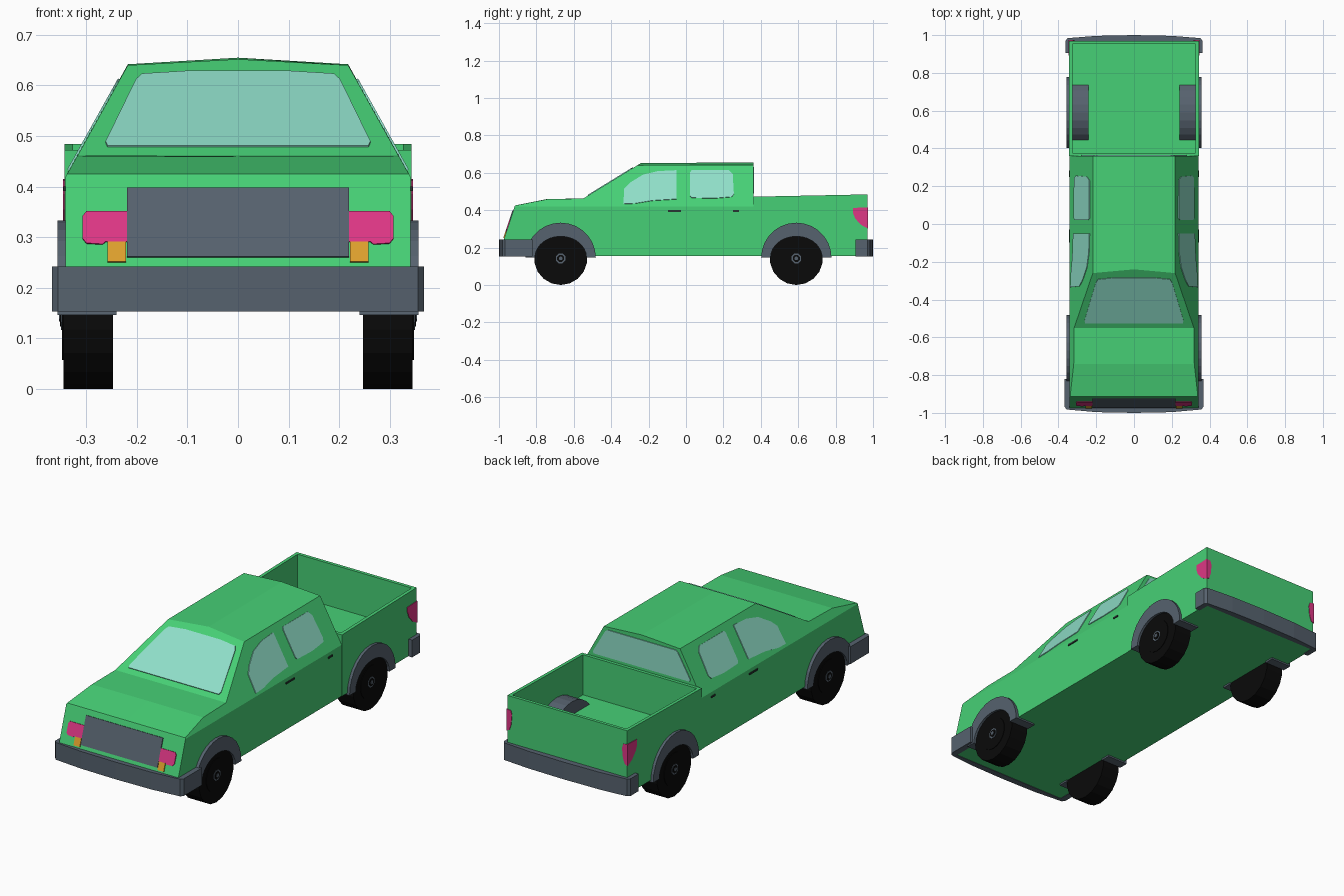
import bpy, bmesh, math
from mathutils import Vector

if "Cube" in bpy.data.objects:
    bpy.data.objects.remove(bpy.data.objects["Cube"])


def material(name, rgb):
    m = bpy.data.materials.new(name)
    m.diffuse_color = (*rgb, 1)
    m.use_nodes = True
    m.node_tree.nodes["Principled BSDF"].inputs["Base Color"].default_value = m.diffuse_color
    return m


GREEN = material("green_paint", (0.062, 0.63, 0.18))
GREY = material("grey_plastic", (0.093, 0.122, 0.156))
BLACK = material("black_rubber", (0.003, 0.003, 0.003))
GLASS = material("pale_glass", (0.275, 0.73, 0.58))
PINK = material("pink_lamp", (0.73, 0.038, 0.235))
ORANGE = material("orange_lamp", (0.73, 0.352, 0.026))
DARK = material("dark_handle", (0.02, 0.035, 0.03))


def finish(bm, name, mat, mirror=False):
    bmesh.ops.recalc_face_normals(bm, faces=bm.faces)
    me = bpy.data.meshes.new(name)
    bm.to_mesh(me)
    bm.free()
    me.materials.append(mat)
    ob = bpy.data.objects.new(name, me)
    bpy.context.collection.objects.link(ob)
    if mirror:
        ob.modifiers.new("mirror", 'MIRROR')
    return ob


def prism(name, pts, vec, mat, mirror=False):
    """Extrude a 3D outline along a vector."""
    bm = bmesh.new()
    face = bm.faces.new([bm.verts.new(p) for p in pts])
    new = bmesh.ops.extrude_face_region(bm, geom=[face], use_keep_orig=True)
    verts = [v for v in new["geom"] if isinstance(v, bmesh.types.BMVert)]
    bmesh.ops.translate(bm, verts=verts, vec=Vector(vec))
    return finish(bm, name, mat, mirror)


def side_x(z):
    """Half width of the body: upright to the belt line, then leaning in."""
    return 0.341 - 0.558 * max(0, z - 0.42)


def front_y(z):
    return -0.975 + 0.33 * (z - 0.24)


def shield_z(y):
    return 0.462 + 0.614 * (y + 0.55)


# Cab and hood: half sections lofted from nose to cab back
W = 0.341
stations = [
    [(W, -.975, .155), (W, -.975, .24), (W, -.916, .42), (.338, -.914, .425), (0, -.914, .425)],
    [(W, -.74, .155), (W, -.74, .24), (W, -.74, .42), (.319, -.74, .459), (0, -.74, .46)],
    [(W, -.55, .155), (W, -.55, .24), (W, -.55, .42), (.317, -.55, .462), (0, -.55, .462)],
    [(W, -.26, .155), (W, -.26, .24), (W, -.26, .42), (.218, -.26, .64), (0, -.24, .652)],
    [(W, .36, .155), (W, .36, .24), (W, .36, .42), (.218, .36, .642), (0, .36, .655)],
]
bm = bmesh.new()
rings = []
for st in stations:
    right = [bm.verts.new(p) for p in st]
    left = [bm.verts.new((-x, y, z)) for x, y, z in st[:-1]]
    rings.append(right + left[::-1])
n = len(rings[0])
for a, b in zip(rings, rings[1:]):
    for i in range(n):
        j = (i + 1) % n
        bm.faces.new((a[i], a[j], b[j], b[i]))
for r in (rings[0], rings[-1]):
    for i in range(3):
        bm.faces.new((r[i], r[i + 1], r[n - 2 - i], r[n - 1 - i]))
    bm.faces.new((r[3], r[4], r[5]))
finish(bm, "cab_and_hood", GREEN)

# Cargo bed: box with a sunken floor and slightly rising rails
bm = bmesh.new()
bmesh.ops.create_cube(bm, size=1)
for v in bm.verts:
    y = 0.665 + v.co.y * 0.61
    z = 0.155 if v.co.z < 0 else 0.472 + 0.02 * (y - 0.36)
    v.co = (v.co.x * 2 * 0.343, y, z)
bm.normal_update()
top = max(bm.faces, key=lambda f: f.normal.z)
bmesh.ops.inset_region(bm, faces=[top], thickness=0.024)
low = bmesh.ops.extrude_discrete_faces(bm, faces=[top])["faces"][0]
for v in low.verts:
    v.co.z = 0.265
finish(bm, "cargo_bed", GREEN)

# Bumpers wrapping round the corners
for name, s, w, back, corner in (("front_bumper", -1, .368, .82, .978),
                                 ("rear_bumper", 1, .363, .905, .98)):
    half = [(w, back), (w, corner - .01), (w - .012, corner + .004), (.2, .996)]
    inner = [(.335, .965), (.335, back)]
    xy = half + [(-x, y) for x, y in half[::-1]] + [(-x, y) for x, y in inner[::-1]] + inner
    xy.insert(4, (0, 1))
    prism(name, [(x, s * y, .153) for x, y in xy], (0, 0, .089), GREY)

# Wheels, hubs and wheel arches
def disc(name, r, y, x0, x1, sides, mat):
    ring = [2 * math.pi * (i + .5) / sides for i in range(sides)]
    pts = [(x0, y + r * math.cos(a), .142 + r * math.sin(a)) for a in ring]
    return prism(name, pts, (x1 - x0, 0, 0), mat, True)


for end, y in (("front", -.67), ("rear", .59)):
    disc(end + "_tyre", .142, y, .247, .345, 18, BLACK)
    disc(end + "_rim", .085, y, .34, .348, 18, BLACK)
    disc(end + "_hub", .028, y, .34, .350, 8, GREY)
    disc(end + "_hub_ring", .020, y, .34, .352, 8, BLACK)
    disc(end + "_hub_cap", .010, y, .34, .354, 8, GREY)
    arc = [math.pi * i / 14 for i in range(15)]
    pts = [(.24, y + .188 * math.cos(a), .146 + .187 * math.sin(a)) for a in arc]
    pts += [(.24, y + .138 * math.cos(a), .146 + .114 * math.sin(a)) for a in arc[::-1]]
    prism(end + "_wheel_arch", pts, (.117, 0, 0), GREY, True)

# Side windows
OUT = Vector((1, 0, .558)).normalized() * .004
windows = {
    "front_side_window": [(-.335, .432), (-.27, .435), (-.18, .45), (-.05, .458), (-.05, .612),
                          (-.15, .607), (-.23, .588), (-.30, .545), (-.33, .515)],
    "rear_side_window": [(.03, .465), (.15, .462), (.245, .47), (.256, .485), (.25, .59),
                         (.23, .612), (.03, .612), (.022, .60), (.022, .475)],
}
for name, yz in windows.items():
    prism(name, [(side_x(z), y, z) for y, z in yz], OUT, GLASS, True)

# Windscreen and rear window
half = [(.258, -.524), (.262, -.51), (.202, -.31), (.19, -.292), (.10, -.283)]
xy = half + [(-x, y) for x, y in half[::-1]]
prism("windscreen", [(x, y, shield_z(y)) for x, y in xy], (0, -.002, .0035), GLASS)
half = [(.275, .488), (.278, .50), (.208, .62), (.195, .63)]
xz = half + [(-x, z) for x, z in half[::-1]]
prism("rear_window", [(x, .36, z) for x, z in xz], (0, .004, 0), GLASS)

# Grille and front lamps on the sloping nose
def nose_plate(name, xz, mat, mirror):
    prism(name, [(x, front_y(z), z) for x, z in xz], (0, -.005, .0015), mat, mirror)


nose_plate("grille", [(-.22, .26), (.22, .26), (.22, .397), (-.22, .397)], GREY, False)
nose_plate("headlamp", [(.22, .29), (.262, .29), (.268, .285), (.3, .287), (.308, .297),
                        (.308, .34), (.3, .35), (.22, .35)], PINK, True)
nose_plate("indicator", [(.222, .25), (.258, .25), (.258, .29), (.222, .29)], ORANGE, True)

# Tail lamps: a side plate and a narrow rear plate
prism("tail_lamp_side", [(.343, y, z) for y, z in ((.893, .412), (.97, .415), (.97, .303),
                         (.935, .322), (.905, .355), (.893, .385))], (.003, 0, 0), PINK, True)
prism("tail_lamp_rear", [(x, .97, z) for x, z in ((.346, .303), (.346, .415), (.322, .412),
                         (.315, .39), (.32, .34), (.33, .31))], (0, .003, 0), PINK, True)

# Door handles
for name, y0, y1 in (("front_door_handle", -.097, -.028), ("rear_door_handle", .25, .283)):
    prism(name, [(W, y0, .391), (W, y1, .391), (W, y1, .4), (W, y0, .4)], (.004, 0, 0), DARK, True)
